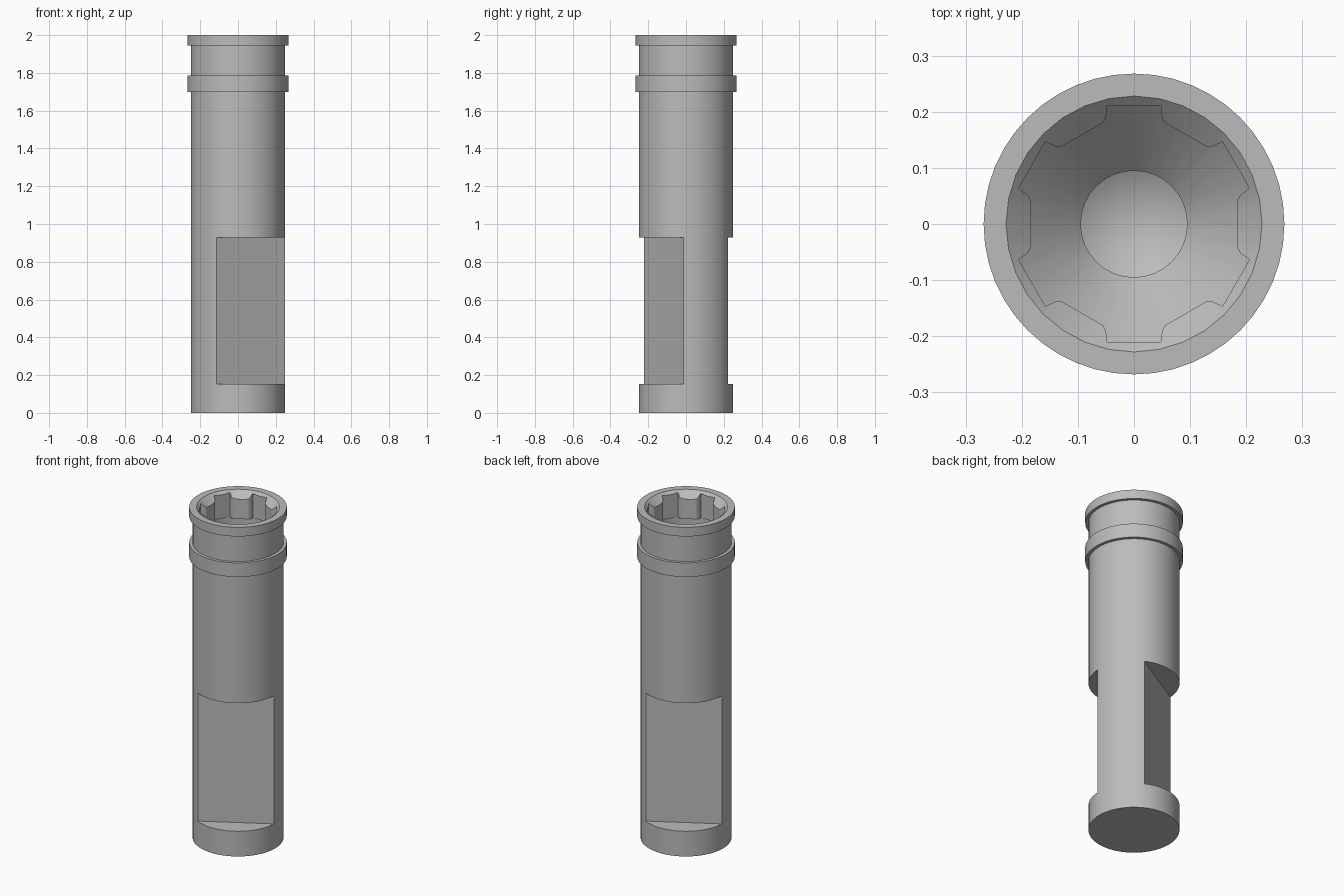
import bpy, bmesh, math
from mathutils import Matrix, Vector

old = bpy.data.objects.get("Cube")
if old:
    bpy.data.objects.remove(old, do_unlink=True)

steel = bpy.data.materials.new("satin_steel")
steel.use_nodes = True
grey = (0.5, 0.5, 0.5, 1.0)
steel.diffuse_color = grey
steel.node_tree.nodes["Principled BSDF"].inputs["Base Color"].default_value = grey


def finish(bm, name):
    bmesh.ops.recalc_face_normals(bm, faces=bm.faces)
    mesh = bpy.data.meshes.new(name)
    bm.to_mesh(mesh)
    bm.free()
    mesh.materials.append(steel)
    obj = bpy.data.objects.new(name, mesh)
    bpy.context.collection.objects.link(obj)
    return obj


def lathe(name, profile, sides):
    """Closed solid from (radius, height) points that start and end on the axis."""
    bm = bmesh.new()
    verts = [bm.verts.new((r, 0, z)) for r, z in profile]
    edges = [bm.edges.new(pair) for pair in zip(verts, verts[1:])]
    bmesh.ops.spin(bm, geom=verts + edges, cent=(0, 0, 0), axis=(0, 0, 1),
                   angle=math.tau, steps=sides, use_duplicate=False)
    bmesh.ops.remove_doubles(bm, verts=bm.verts, dist=1e-4)
    return finish(bm, name)


def cut(target, cutter):
    mod = target.modifiers.new(cutter.name, 'BOOLEAN')
    mod.operation = 'DIFFERENCE'
    mod.solver = 'EXACT'
    mod.object = cutter
    cutter.hide_render = True
    bpy.context.view_layer.objects.active = target
    bpy.ops.object.modifier_apply(modifier=mod.name)
    bpy.data.objects.remove(cutter, do_unlink=True)


# Sleeve with two raised collars
body = lathe("socket_body", [
    (0, 0), (0.25, 0), (0.25, 1.70), (0.268, 1.70), (0.268, 1.785),
    (0.25, 1.785), (0.25, 1.945), (0.268, 1.945), (0.268, 2.0), (0, 2.0)], 48)

# Relief groove, tapered floor and drilled bore below the teeth
cut(body, lathe("bore_cutter", [
    (0, 1.10), (0.095, 1.155), (0.095, 1.66), (0.22, 1.785), (0.22, 1.84), (0, 1.84)], 32))

# Six-slot drive opening with softened tooth corners
bm = bmesh.new()
outline = []
slot = [(0.19, -0.05), (0.21, -0.048), (0.21, 0.048), (0.19, 0.05)]
tooth = [(0.184, -0.042), (0.184, 0.042)]
for i in range(6):
    for points, turn in ((slot, 30), (tooth, 60)):
        spin = Matrix.Rotation(math.radians(turn + 60 * i), 4, 'Z')
        outline += [bm.verts.new(spin @ Vector((x, y, 1.83))) for x, y in points]
base = bm.faces.new(outline)
grown = bmesh.ops.extrude_face_region(bm, geom=[base])
tops = [v for v in grown["geom"] if isinstance(v, bmesh.types.BMVert)]
bmesh.ops.translate(bm, verts=tops, vec=(0, 0, 0.25))
cut(body, finish(bm, "drive_cutter"))

# Lead-in chamfer at the mouth
cut(body, lathe("chamfer_cutter", [
    (0, 1.955), (0.18, 1.955), (0.228, 2.0), (0.239, 2.01), (0, 2.01)], 32))

# Pair of opposed wrench flats
for angle in (-60, 120):
    bm = bmesh.new()
    bmesh.ops.create_cube(bm, size=1, matrix=(
        Matrix.Rotation(math.radians(angle), 4, 'Z')
        @ Matrix.Translation((0.336, 0, 0.54))
        @ Matrix.Diagonal((0.4, 0.8, 0.775, 1))))
    cut(body, finish(bm, "flat_cutter"))

# Smooth round walls, crisp machined edges
bpy.ops.object.select_all(action='DESELECT')
body.select_set(True)
bpy.context.view_layer.objects.active = body
bpy.ops.object.shade_smooth_by_angle(angle=math.radians(25))
